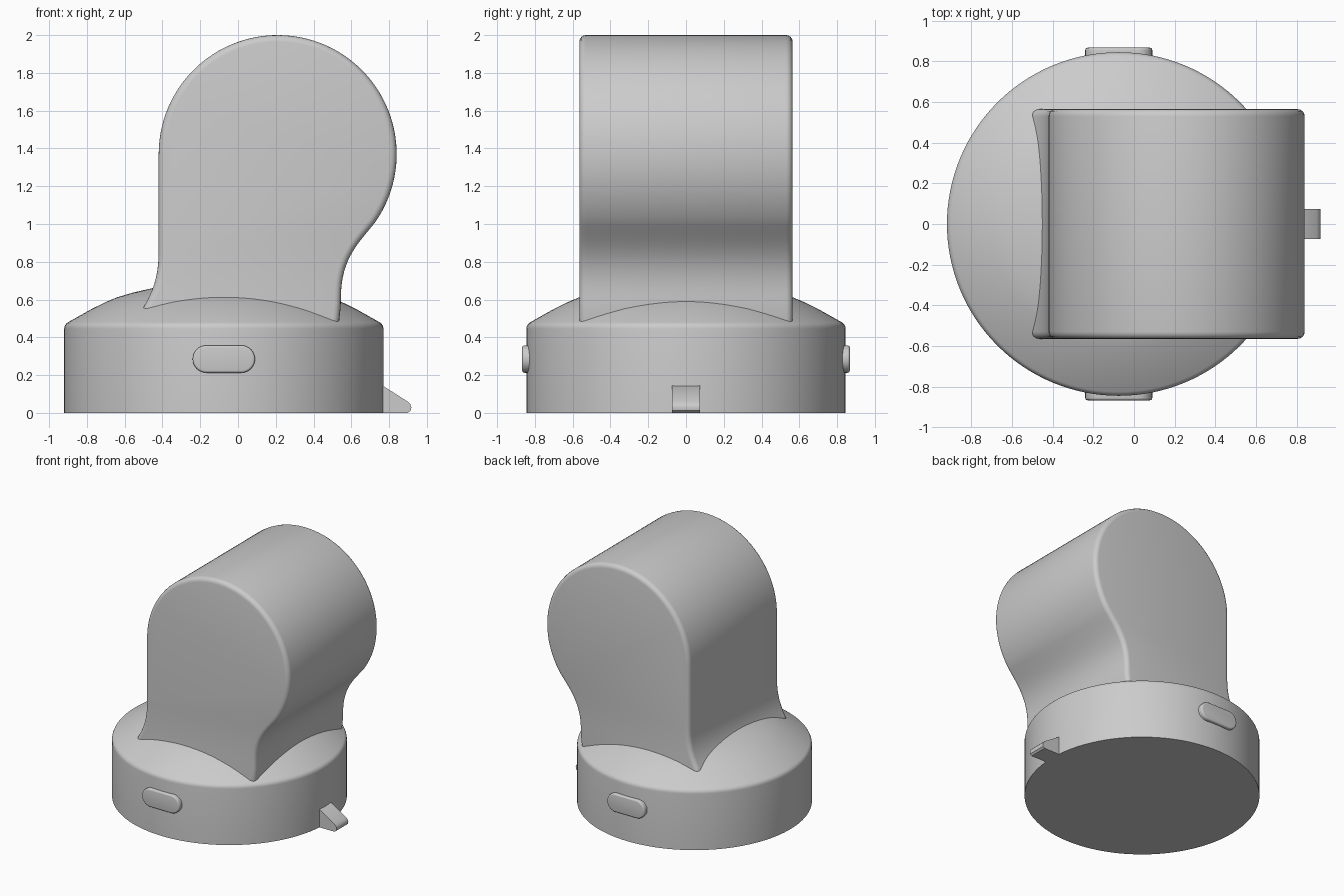
import bpy, bmesh
from math import sin, cos, radians, pi
from mathutils import Vector, Matrix

if "Cube" in bpy.data.objects:
    bpy.data.objects.remove(bpy.data.objects["Cube"])

BASE_X = -0.075


def finish(bm, name, angle=35):
    bmesh.ops.recalc_face_normals(bm, faces=bm.faces)
    mesh = bpy.data.meshes.new(name)
    bm.to_mesh(mesh)
    bm.free()
    obj = bpy.data.objects.new(name, mesh)
    bpy.context.collection.objects.link(obj)
    bpy.ops.object.select_all(action='DESELECT')
    obj.select_set(True)
    bpy.context.view_layer.objects.active = obj
    bpy.ops.object.shade_smooth_by_angle(angle=radians(angle))
    return obj


def arc(cx, cz, r, a0, a1, n):
    return [(cx + r * cos(radians(a0 + (a1 - a0) * i / n)),
             cz + r * sin(radians(a0 + (a1 - a0) * i / n))) for i in range(n + 1)]


def curve(p0, p1, p2, p3, n):
    """Cubic curve through the side profile, end points included."""
    out = []
    for i in range(n + 1):
        t = i / n
        w = ((1 - t) ** 3, 3 * t * (1 - t) ** 2, 3 * t * t * (1 - t), t ** 3)
        out.append(tuple(sum(k * p[j] for k, p in zip(w, (p0, p1, p2, p3))) for j in (0, 1)))
    return out


def prism(name, profile, y0, y1, bevel=0.0):
    """Extrude an x-z profile along y, optionally rounding the cap edges."""
    bm = bmesh.new()
    face = bm.faces.new([bm.verts.new((x, y0, z)) for x, z in profile])
    ext = bmesh.ops.extrude_face_region(bm, geom=[face], use_keep_orig=True)
    verts = [g for g in ext['geom'] if isinstance(g, bmesh.types.BMVert)]
    bmesh.ops.translate(bm, verts=verts, vec=(0, y1 - y0, 0))
    bmesh.ops.recalc_face_normals(bm, faces=bm.faces)
    if bevel:
        caps = [e for e in bm.edges if abs(e.verts[0].co.y - e.verts[1].co.y) < 1e-6]
        bmesh.ops.bevel(bm, geom=caps, offset=bevel, segments=4, profile=0.5,
                        affect='EDGES', clamp_overlap=True)
    return finish(bm, name)


# round base with rounded rim and shallow dome, lathed
rim = [(0, 0), (0.845, 0), (0.845, 0.445)]
rim += arc(0.805, 0.445, 0.04, 15, 60, 4)
rim += [(0.70, 0.55), (0.62, 0.589), (0.565, 0.612), (0.48, 0.637), (0.38, 0.66),
        (0.2, 0.685), (0, 0.69)]
bm = bmesh.new()
vs = [bm.verts.new((r, 0, z)) for r, z in rim]
es = [bm.edges.new(p) for p in zip(vs, vs[1:])]
bmesh.ops.spin(bm, geom=vs + es, cent=(0, 0, 0), axis=(0, 0, 1), angle=2 * pi,
               steps=128, use_duplicate=False)
bmesh.ops.remove_doubles(bm, verts=bm.verts, dist=1e-5)
bmesh.ops.translate(bm, verts=bm.verts, vec=(BASE_X, 0, 0))
finish(bm, "round_base")

# upright head: round top, straight back, waisted front, flared foot
head = curve((0.53, 0.45), (0.54, 0.52), (0.545, 0.56), (0.545, 0.62), 4)[:-1]
head += curve((0.545, 0.62), (0.548, 0.82), (0.64, 0.90), (0.726, 1.009), 16)[:-1]
head += arc(0.21, 1.37, 0.63, -35, 180, 64)
head += curve((-0.42, 0.86), (-0.42, 0.74), (-0.44, 0.66), (-0.505, 0.55), 12)
head += [(-0.505, 0.45)]
prism("upright_head", head, -0.565, 0.565, 0.035)

# pill-shaped side buttons, mirrored front to back
pill = arc(BASE_X + 0.0925, 0.285, 0.0725, -90, 90, 16)
pill += arc(BASE_X - 0.0925, 0.285, 0.0725, 90, 270, 16)
button = prism("side_buttons", pill, -0.867, -0.78, 0.012)
mirror = button.modifiers.new("mirror", 'MIRROR')
mirror.use_axis = (False, True, False)

# small wedge tab with a rounded tip
tab = [(0.72, 0), (0.90, 0), (0.914, 0.012), (0.918, 0.03), (0.912, 0.046), (0.898, 0.06),
       (0.765, 0.145), (0.72, 0.145)]
prism("front_tab", tab, -0.073, 0.073)
